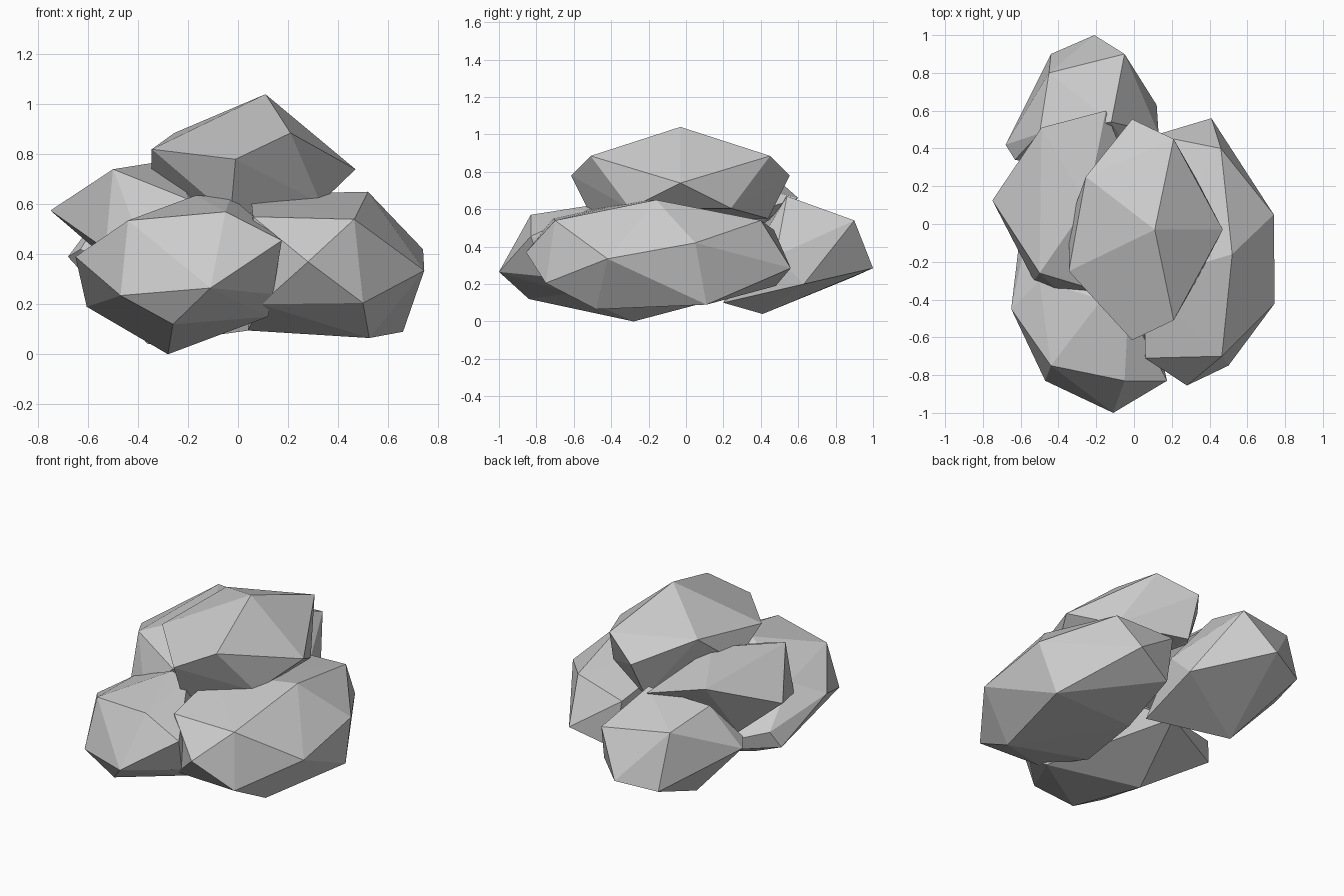
import bpy
import bmesh


def rock(name, corners):
    """Flat-faced boulder: convex hull around a few corner points."""
    bm = bmesh.new()
    for p in corners:
        bm.verts.new(p)
    res = bmesh.ops.convex_hull(bm, input=bm.verts[:])
    loose = [g for g in res["geom_interior"] if isinstance(g, bmesh.types.BMVert)]
    if loose:
        bmesh.ops.delete(bm, geom=loose, context='VERTS')
    bmesh.ops.recalc_face_normals(bm, faces=bm.faces[:])
    mesh = bpy.data.meshes.new(name)
    bm.to_mesh(mesh)
    bm.free()
    obj = bpy.data.objects.new(name, mesh)
    bpy.context.collection.objects.link(obj)
    return obj


def pair(x, half, z, mid=-0.03):
    """Two corners mirrored front to back."""
    return [(x, mid - half, z), (x, mid + half, z)]


# capstone, nearly symmetric front to back
rock("top_rock",
     [(.11, -.03, 1.04), (.47, -.03, .74), (-.345, -.25, .82),
      (-.255, .25, .885), (-.345, 0, .68)]
     + pair(.21, .48, .885) + pair(-.01, .585, .78) + pair(.33, .27, .605)
     + pair(-.03, .47, .55))

# long boulder on the right
rock("right_rock",
     [(.74, .05, .42), (.745, -.42, .335), (.52, -.16, .65), (.465, -.70, .54),
      (.46, .40, .54), (.41, .56, .285), (.28, -.855, .37), (.50, -.75, .205),
      (.66, .11, .09), (.525, -.48, .065), (.16, .48, .19), (.09, -.72, .20),
      (.04, -.35, .095), (.06, -.71, .55), (.05, -.3, .64), (.11, .47, .49),
      (.1, .08, .1)])

# front left boulder, touching the ground
rock("front_left_rock",
     [(-.11, -1.0, .265), (-.05, -.83, .57), (-.44, -.75, .535), (-.47, -.83, .235),
      (-.65, -.45, .39), (.175, -.83, .455), (-.26, -.84, .12), (-.28, -.28, 0),
      (-.605, -.07, .19), (.12, -.62, .15), (.14, -.75, .24), (-.17, -.4, .635),
      (-.03, -.45, .63), (-.5, -.3, .48), (-.08, .25, .14), (-.56, -.02, .29)])

# upper left boulder
rock("left_rock",
     [(-.75, .125, .575), (-.50, -.26, .74), (-.49, .51, .74), (-.53, -.3, .42),
      (-.15, .6, .66), (-.39, -.365, .45), (-.25, .1, .78), (-.5, .2, .36),
      (-.2, -.35, .62), (.05, .1, .5), (-.3, 0, .25)])

# back boulder
rock("back_rock",
     [(-.05, .9, .54), (-.21, 1.0, .285), (-.44, .9, .24), (-.45, .8, .57),
      (-.68, .42, .39), (.12, .63, .2), (-.36, .41, .04), (.08, .2, .1),
      (-.12, .54, .67), (.13, .48, .35), (-.5, .48, .63), (-.63, .34, .42)])
